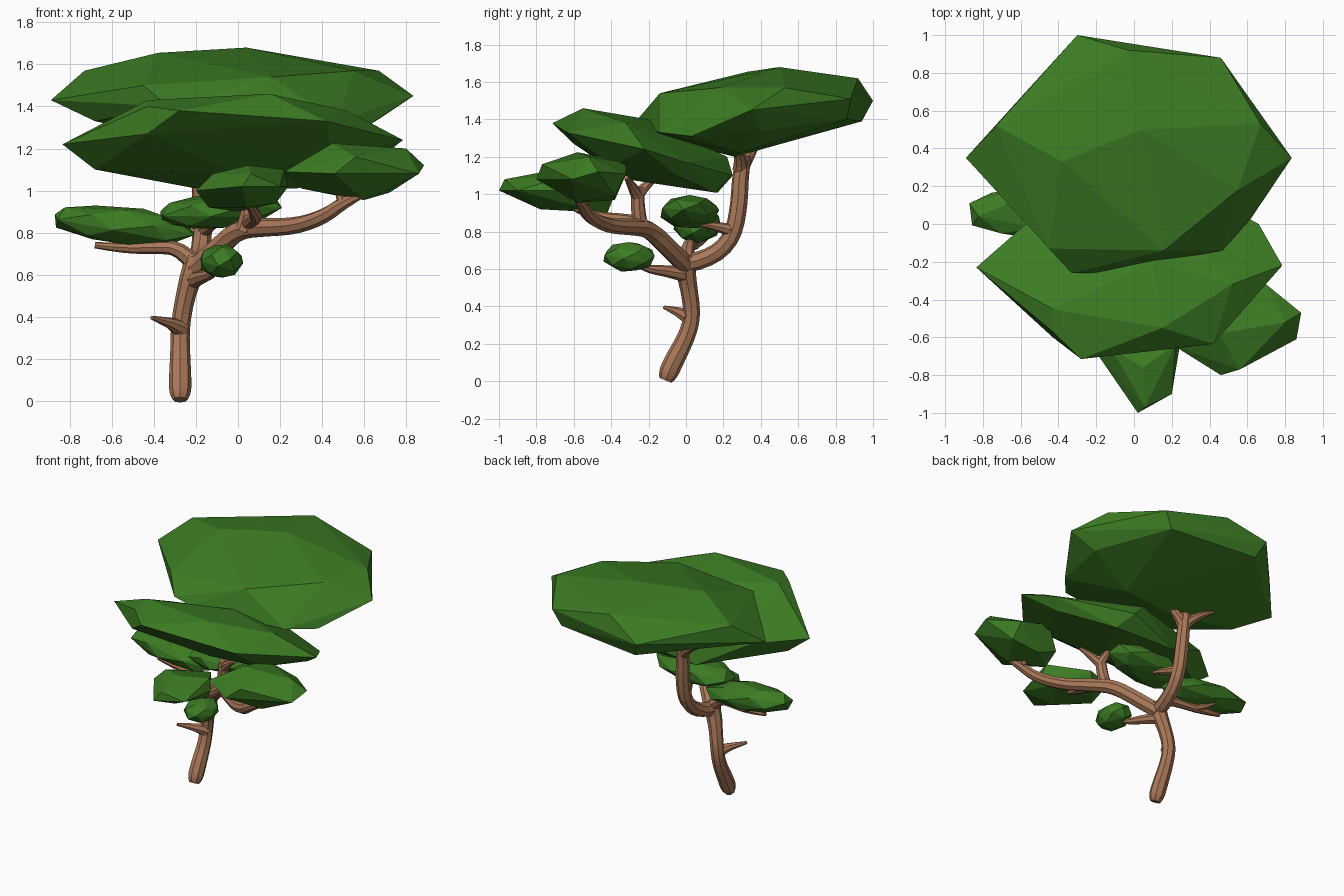
import bpy, bmesh, math
from mathutils import Vector


def material(name, color):
    m = bpy.data.materials.new(name)
    m.diffuse_color = (*color, 1)
    return m


bark = material("bark", (0.40, 0.19, 0.10))
leaf = material("leaf", (0.045, 0.20, 0.017))


def branch(name, pts):
    """Tapered eight-sided limb through (x, y, z, radius) points."""
    cu = bpy.data.curves.new(name, 'CURVE')
    cu.dimensions = '3D'
    cu.bevel_depth = 1.0
    cu.bevel_resolution = 2
    cu.use_fill_caps = True
    sp = cu.splines.new('NURBS')
    sp.points.add(len(pts) - 1)
    for p, (x, y, z, r) in zip(sp.points, pts):
        p.co = (x, y, z, 1)
        p.radius = r
    sp.order_u = 3
    sp.use_endpoint_u = True
    sp.resolution_u = 3
    sp.use_smooth = False
    cu.materials.append(bark)
    bpy.context.collection.objects.link(bpy.data.objects.new(name, cu))


def hull(name, pts):
    """Flat-faced leaf clump: convex hull of points."""
    bm = bmesh.new()
    for p in pts:
        bm.verts.new(p)
    res = bmesh.ops.convex_hull(bm, input=bm.verts)
    junk = {g for g in res["geom_interior"] + res["geom_unused"]
            if isinstance(g, bmesh.types.BMVert)}
    bmesh.ops.delete(bm, geom=list(junk), context='VERTS')
    bmesh.ops.recalc_face_normals(bm, faces=bm.faces)
    me = bpy.data.meshes.new(name)
    bm.to_mesh(me)
    bm.free()
    me.materials.append(leaf)
    bpy.context.collection.objects.link(bpy.data.objects.new(name, me))


def clump(name, c, r, kx=0.0, ky=0.0, n=24):
    """Small faceted ellipsoid, sheared in z by kx, ky."""
    pts = []
    for i in range(n):
        s = 1 - 2 * (i + 0.5) / n
        a = i * math.pi * (3 - math.sqrt(5))
        q = 1.03 * math.sqrt(1 - s * s)
        dx, dy, dz = r[0] * q * math.cos(a), r[1] * q * math.sin(a), r[2] * s * 1.03
        pts.append(Vector(c) + Vector((dx, dy, dz + kx * dx + ky * dy)))
    hull(name, pts)


# Trunk
branch("trunk", [(-.275, -.11, .005, .035), (-.275, -.10, .03, .052), (-.275, -.07, .1, .054),
                 (-.275, .01, .25, .046), (-.275, .035, .36, .045), (-.25, .015, .5, .046),
                 (-.22, -.005, .6, .055), (-.20, 0, .68, .05)])
branch("trunk_stub", [(-.27, .02, .34, .045), (-.31, -.03, .365, .03), (-.36, -.07, .38, .02),
                      (-.41, -.115, .395, .01)])

# Back limb and its fork under the highest canopy
branch("back_limb", [(-.21, 0, .63, .05), (-.19, .12, .65, .048), (-.17, .25, .76, .047),
                     (-.17, .285, .95, .047), (-.18, .29, 1.1, .045), (-.18, .31, 1.21, .04)])
branch("back_prong_left", [(-.18, .29, 1.13, .042), (-.24, .34, 1.21, .03), (-.36, .38, 1.26, .012)])
branch("back_prong_right", [(-.18, .29, 1.13, .042), (-.12, .3, 1.22, .03), (.01, .25, 1.31, .012)])
branch("back_twig", [(-.17, .26, .8, .04), (-.14, .17, .83, .024), (-.1, .08, .84, .014)])

# Front limb sweeping right, with a post and a forward branch
branch("front_limb", [(-.21, 0, .62, .052), (-.12, -.08, .7, .052), (0, -.2, .82, .05),
                      (.12, -.29, .825, .044), (.28, -.42, .83, .04), (.42, -.52, .88, .036),
                      (.51, -.56, .95, .032), (.61, -.59, .99, .016)])
branch("front_limb_twig", [(.5, -.55, .94, .03), (.49, -.55, .99, .024), (.46, -.53, 1.04, .012)])
branch("middle_post", [(.03, -.24, .81, .045), (.06, -.26, .9, .037), (.07, -.26, 1.04, .036)])
branch("post_prong_front", [(.07, -.26, .99, .035), (.12, -.29, 1.05, .026), (.2, -.32, 1.09, .012)])
branch("post_prong_back", [(.07, -.26, .99, .035), (.06, -.22, 1.05, .026), (.05, -.16, 1.08, .012)])
branch("forward_branch", [(.04, -.22, .84, .04), (.07, -.34, .865, .034), (.09, -.46, .875, .029),
                          (.06, -.58, .92, .022), (.04, -.68, .97, .01)])

# Left limb and small front branch
branch("left_limb", [(-.2, 0, .64, .045), (-.27, .01, .73, .036), (-.4, .03, .73, .031),
                     (-.54, .05, .725, .026), (-.68, .06, .74, .015)])
branch("left_twig", [(-.5, .05, .73, .024), (-.57, .1, .75, .016), (-.62, .13, .79, .008)])
branch("small_front_branch", [(-.22, 0, .57, .042), (-.17, -.1, .59, .032), (-.12, -.22, .6, .02),
                              (-.09, -.29, .64, .01)])

# Two large canopies
hull("top_canopy", [
    (.04, .5, 1.68), (-.38, .33, 1.655), (-.73, .52, 1.57), (.67, .53, 1.57), (.55, .18, 1.57),
    (.16, -.14, 1.54), (-.45, -.13, 1.5), (-.03, .92, 1.62), (.46, .88, 1.51), (-.3, 1.0, 1.5),
    (-.89, .35, 1.43), (.835, .35, 1.45), (-.33, -.26, 1.4), (-.2, -.26, 1.37), (.47, -.14, 1.33),
    (.62, .03, 1.31), (.67, .4, 1.34), (-.1, .26, 1.2), (-.1, -.13, 1.3), (.3, .28, 1.22),
    (-.68, .2, 1.33), (-.25, .94, 1.39), (.4, .86, 1.4)])
hull("middle_canopy", [
    (.15, -.55, 1.46), (-.43, -.45, 1.43), (-.43, -.57, 1.4), (-.28, -.715, 1.38), (.52, -.32, 1.38),
    (.42, -.635, 1.33), (.1, -.2, 1.40), (-.43, -.6, 1.27), (-.835, -.23, 1.22), (.785, -.22, 1.24),
    (.66, 0, 1.17), (.6, -.05, 1.1), (-.55, .02, 1.2), (.1, .22, 1.2), (.2, .25, 1.1),
    (-.2, .17, 1.01), (.28, .15, 1.01), (-.68, -.2, 1.1), (0, -.32, 1.08), (.45, -.4, 1.15)])

# Pointed clumps at the front
hull("right_clump", [
    (.46, -.8, 1.08), (.56, -.77, 1.16), (.22, -.65, 1.09), (.45, -.58, 1.225), (.8, -.52, 1.2),
    (.885, -.47, 1.12), (.86, -.61, 1.08), (.7, -.32, 1.11), (.6, -.58, .955), (.36, -.37, 1.03),
    (.46, -.32, 1.17), (.3, -.55, 1.01), (.72, -.38, .99), (.5, -.38, .97)])
hull("front_clump", [
    (.02, -1, 1.02), (.06, -.97, 1.08), (.2, -.9, 1.02), (-.2, -.68, 1.0), (-.12, -.66, 1.08),
    (.05, -.76, 1.12), (.22, -.64, 1.1), (.24, -.66, 1.02), (.18, -.6, .94), (.04, -.78, .92),
    (-.14, -.6, .92), (0, -.42, .9), (.05, -.38, 1.0), (-.13, -.42, .98)])

# Small rounded clumps
clump("left_clump", (-.55, .06, .835), (.345, .13, .09), -.1)
clump("centre_clump", (-.09, .02, .905), (.3, .16, .085), .08)
clump("small_clump", (-.08, -.305, .665), (.105, .14, .08))
